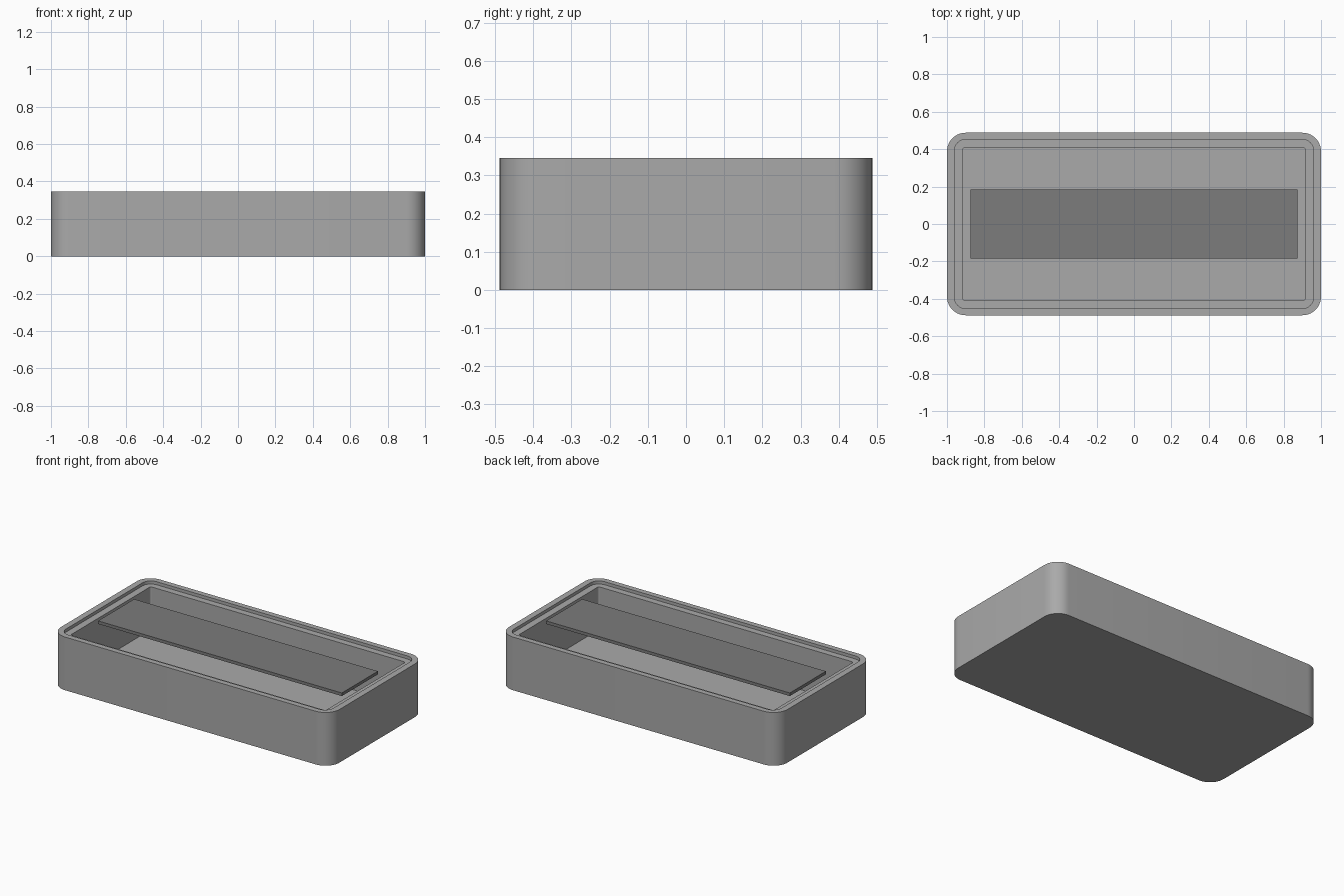
import bpy, bmesh, math

if "Cube" in bpy.data.objects:
    bpy.data.objects.remove(bpy.data.objects["Cube"])


def material(name, value):
    m = bpy.data.materials.new(name)
    m.diffuse_color = (value, value, value, 1)
    m.use_nodes = True
    m.node_tree.nodes["Principled BSDF"].inputs["Base Color"].default_value = m.diffuse_color
    return m


def rounded_loop(bm, hx, hy, r, z, steps=10):
    """Ring of vertices around a rounded rectangle."""
    ring = []
    for k, (sx, sy) in enumerate([(1, 1), (-1, 1), (-1, -1), (1, -1)]):
        for i in range(steps + 1):
            a = math.pi / 2 * (k + i / steps)
            ring.append(bm.verts.new((sx * (hx - r) + r * math.cos(a),
                                      sy * (hy - r) + r * math.sin(a), z)))
    return ring


def finish(bm, name, mat):
    bmesh.ops.recalc_face_normals(bm, faces=bm.faces)
    me = bpy.data.meshes.new(name)
    bm.to_mesh(me)
    bm.free()
    me.materials.append(mat)
    ob = bpy.data.objects.new(name, me)
    bpy.context.collection.objects.link(ob)
    return ob


light_grey = material("light_grey", 0.4)
dark_grey = material("dark_grey", 0.2)

HEIGHT, LEDGE, FLOOR = 0.345, 0.325, 0.045

# Tray: outer wall, rim, stepped ledge, inner wall and floor
bm = bmesh.new()
profile = [  # half x, half y, corner radius, z
    (1.0, 0.488, 0.10, 0.0),
    (1.0, 0.488, 0.10, HEIGHT),
    (0.96, 0.452, 0.06, HEIGHT),
    (0.96, 0.452, 0.06, LEDGE),
    (0.915, 0.41, 0.012, LEDGE),
    (0.915, 0.41, 0.012, FLOOR),
]
rings = [rounded_loop(bm, *p) for p in profile]
for a, b in zip(rings, rings[1:]):
    n = len(a)
    for i in range(n):
        j = (i + 1) % n
        bm.faces.new((a[i], a[j], b[j], b[i]))
bm.faces.new(rings[0])
bm.faces.new(rings[-1])
tray = finish(bm, "tray", light_grey)
bpy.context.view_layer.objects.active = tray
tray.select_set(True)
bpy.ops.object.shade_smooth_by_angle(angle=math.radians(30))

# Flat plate lying inside the rim
bm = bmesh.new()
bmesh.ops.create_cube(bm, size=1)
for v in bm.verts:
    v.co = (v.co.x * 1.75, v.co.y * 0.37, 0.331 + v.co.z * 0.02)
finish(bm, "plate", dark_grey)
